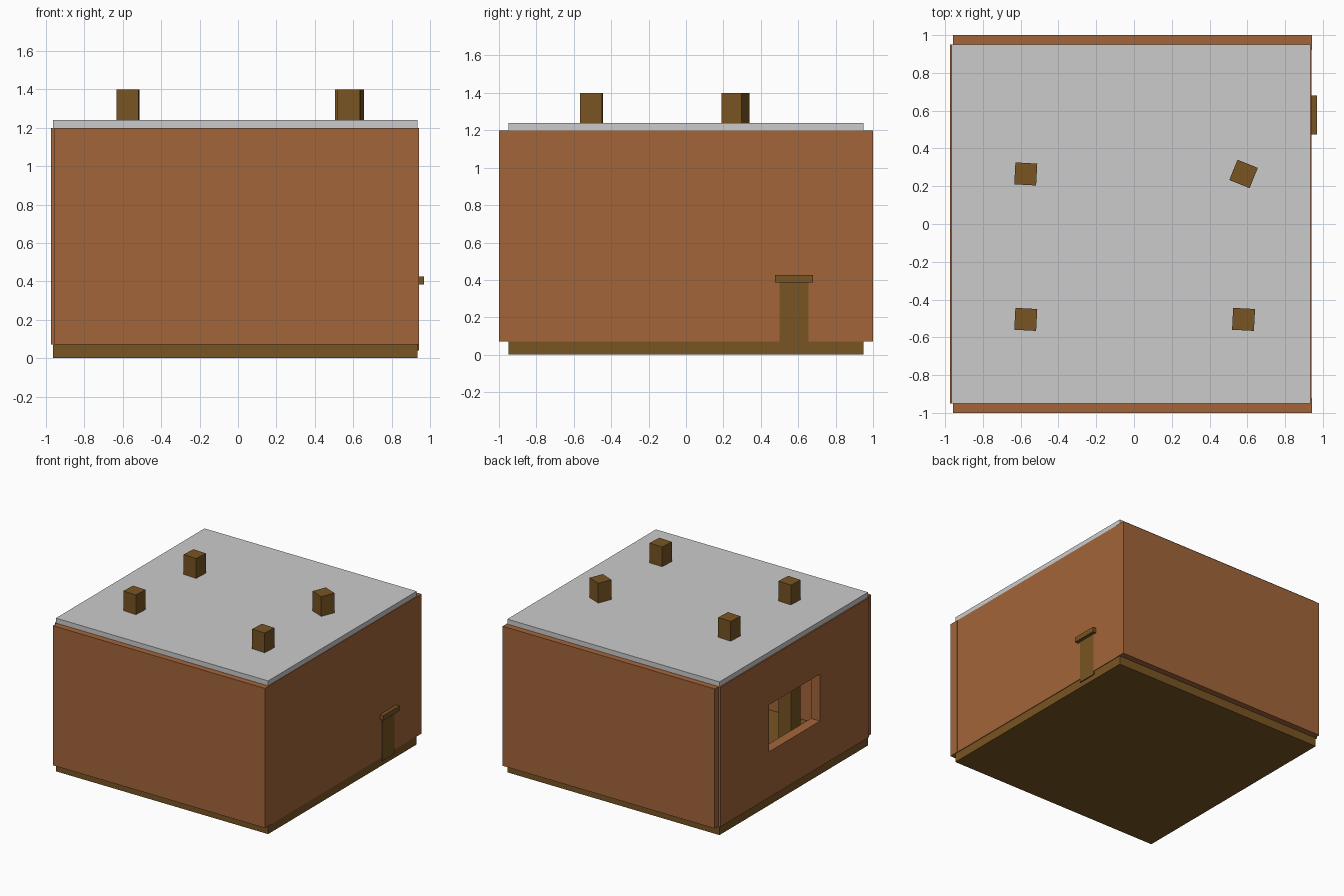
import bpy, bmesh, math

if "Cube" in bpy.data.objects:
    bpy.data.objects.remove(bpy.data.objects["Cube"])


def material(name, rgb):
    m = bpy.data.materials.new(name)
    m.diffuse_color = (*rgb, 1)
    m.use_nodes = True
    m.node_tree.nodes["Principled BSDF"].inputs["Base Color"].default_value = m.diffuse_color
    return m


clay = material("clay", (0.37, 0.13, 0.043))
wood = material("wood", (0.19, 0.09, 0.017))


def box(name, x, y, z, mat=None, turn=0):
    """Box from (min, max) ranges, turned about its own vertical axis."""
    bm = bmesh.new()
    bmesh.ops.create_cube(bm, size=1)
    bmesh.ops.scale(bm, verts=bm.verts,
                    vec=(x[1] - x[0], y[1] - y[0], z[1] - z[0]))
    me = bpy.data.meshes.new(name)
    bm.to_mesh(me)
    bm.free()
    ob = bpy.data.objects.new(name, me)
    ob.location = (sum(x) / 2, sum(y) / 2, sum(z) / 2)
    ob.rotation_euler.z = math.radians(turn)
    if mat:
        me.materials.append(mat)
    bpy.context.collection.objects.link(ob)
    return ob


T = 0.08            # wall thickness
WALL_Z = (0.07, 1.2)
SIDE_Y = (-0.95, 0.95)

# Floor slab and flat roof
box("floor", (-0.965, 0.935), SIDE_Y, (0, 0.07), wood)
box("roof", (-0.965, 0.935), SIDE_Y, (1.2, 1.24))

# Walls
box("front_wall", (-0.957, 0.942), (-1, -1 + T), WALL_Z, clay)
box("back_wall", (-0.957, 0.942), (1 - T, 1), WALL_Z, clay)
box("right_wall", (0.94 - T, 0.94), SIDE_Y, WALL_Z, clay)
left_wall = box("left_wall", (-0.975, -0.975 + T), SIDE_Y, WALL_Z, clay)

# Window opening in the left wall
cutter = box("window_cutter", (-1.1, -0.8), (-0.32, 0.33), (0.44, 0.82))
cutter.hide_render = True
cutter.display_type = 'WIRE'
cut = left_wall.modifiers.new("window", 'BOOLEAN')
cut.operation = 'DIFFERENCE'
cut.solver = 'EXACT'
cut.object = cutter

# Small door and its lintel on the right wall
box("door", (0.90, 0.943), (0.5, 0.655), (0.04, 0.39), wood)
box("door_lintel", (0.90, 0.97), (0.475, 0.68), (0.385, 0.425), wood)

# Four posts running from the floor through the roof
H = 0.058
for name, cx, cy, turn in (("front_left_post", -0.573, -0.505, -3),
                           ("front_right_post", 0.58, -0.505, -3),
                           ("back_left_post", -0.573, 0.265, -3),
                           ("back_right_post", 0.58, 0.265, -22)):
    box(name, (cx - H, cx + H), (cy - H, cy + H), (0.05, 1.4), wood, turn)
